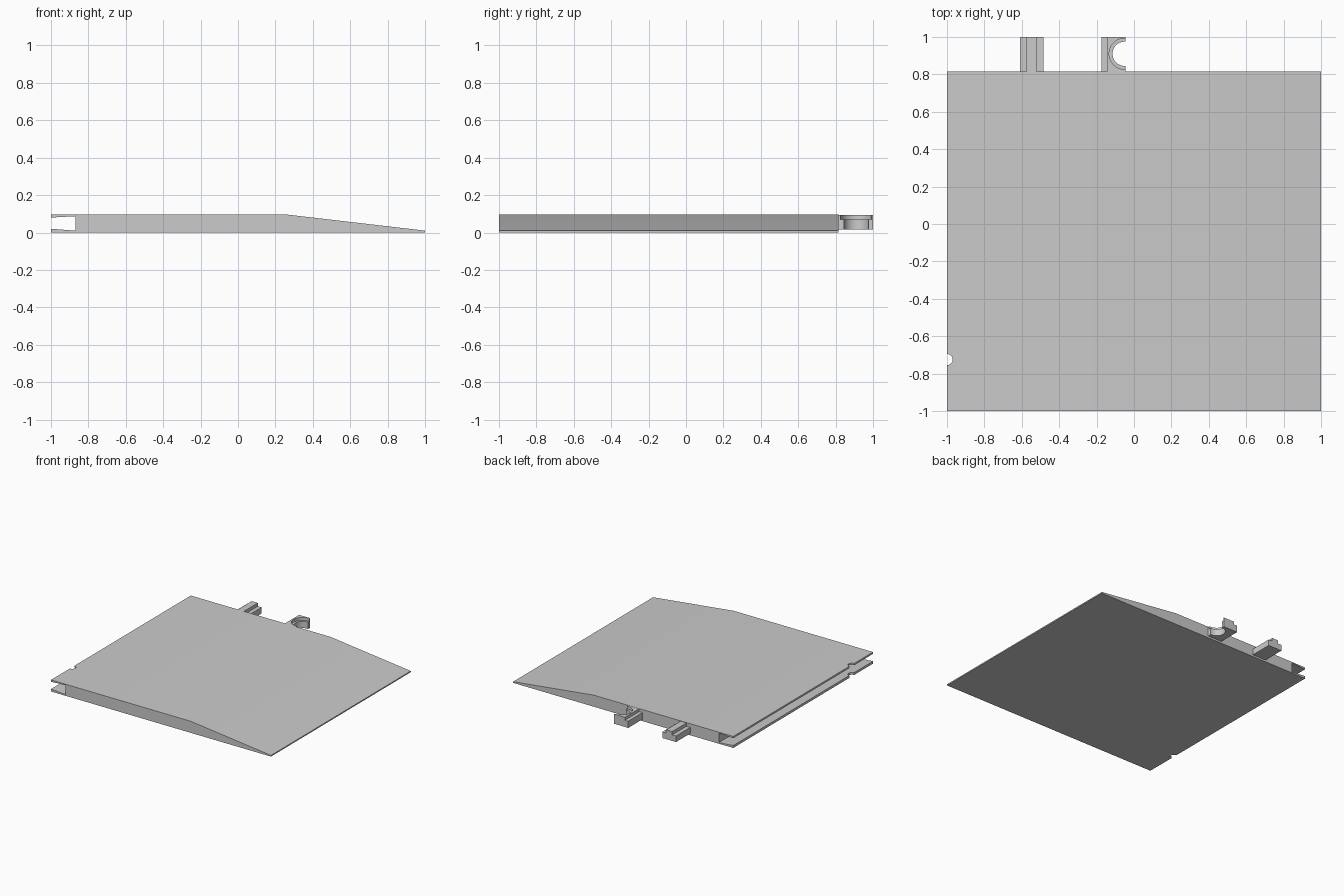
import bpy, bmesh, math
from mathutils import Vector

old = bpy.data.objects.get("Cube")
if old:
    bpy.data.objects.remove(old, do_unlink=True)

grey = bpy.data.materials.new("plain grey")
grey.use_nodes = True
grey.diffuse_color = (0.6, 0.6, 0.6, 1)
grey.node_tree.nodes["Principled BSDF"].inputs["Base Color"].default_value = (0.6, 0.6, 0.6, 1)


def prism(name, points, offset):
    """Extrude a closed 3D outline along an offset vector."""
    bm = bmesh.new()
    face = bm.faces.new([bm.verts.new(p) for p in points])
    new = bmesh.ops.extrude_face_region(bm, geom=[face])["geom"]
    bmesh.ops.translate(bm, vec=Vector(offset), verts=[v for v in new if isinstance(v, bmesh.types.BMVert)])
    bmesh.ops.recalc_face_normals(bm, faces=bm.faces[:])
    mesh = bpy.data.meshes.new(name)
    bm.to_mesh(mesh)
    bm.free()
    mesh.materials.append(grey)
    obj = bpy.data.objects.new(name, mesh)
    bpy.context.collection.objects.link(obj)
    return obj


def select_only(obj):
    bpy.ops.object.select_all(action="DESELECT")
    obj.select_set(True)
    bpy.context.view_layer.objects.active = obj


def smooth(obj):
    select_only(obj)
    bpy.ops.object.shade_smooth_by_angle(angle=math.radians(30))


FRONT, BACK, TOP = -1.0, 0.815, 0.095

# Main panel: flat top, tapered edge, flared slot along the other edge
profile = [(-1, 0), (1, 0), (1, 0.01), (0.27, TOP), (-1, TOP),
           (-1, 0.08), (-0.87, 0.087), (-0.87, 0.01), (-1, 0.02)]
panel = prism("panel", [(x, FRONT, z) for x, z in profile], (0, BACK - FRONT, 0))

# Round notch through both lips of the slot
circle = [(i * math.tau / 24) for i in range(24)]
cutter = prism("notch_cutter", [(-1 + 0.03 * math.cos(a), -0.725 + 0.03 * math.sin(a), -0.1)
                                for a in circle], (0, 0, 0.3))
cutter.hide_render = True
cut = panel.modifiers.new("notch", "BOOLEAN")
cut.operation = "DIFFERENCE"
cut.solver = "EXACT"
cut.object = cutter
select_only(panel)
bpy.ops.object.modifier_apply(modifier=cut.name)
bpy.data.objects.remove(cutter, do_unlink=True)
smooth(panel)

# Stepped tab on the back edge
step = [(-0.61, 0.015), (-0.485, 0.015), (-0.485, 0.065), (-0.52, 0.065),
        (-0.52, 0.092), (-0.575, 0.092), (-0.575, 0.065), (-0.61, 0.065)]
prism("stepped_tab", [(x, BACK, z) for x, z in step], (0, 1 - BACK, 0))


# Clip tab: two layers with a round socket open to the left
def socket_layer(name, left, radius, z, height):
    right, cx, cy = -0.045, -0.05, 0.91
    arc = [math.radians(90 + 180 * i / 20) for i in range(21)]
    outline = [(left, BACK), (left, 1), (right, 1), (right, cy + radius)]
    outline += [(cx + radius * math.cos(a), cy + radius * math.sin(a)) for a in arc]
    outline += [(right, cy - radius), (right, BACK)]
    smooth(prism(name, [(x, y, z) for x, y in outline], (0, 0, height)))


socket_layer("clip_base", -0.175, 0.065, 0.015, 0.055)
socket_layer("clip_rim", -0.145, 0.083, 0.07, 0.024)
